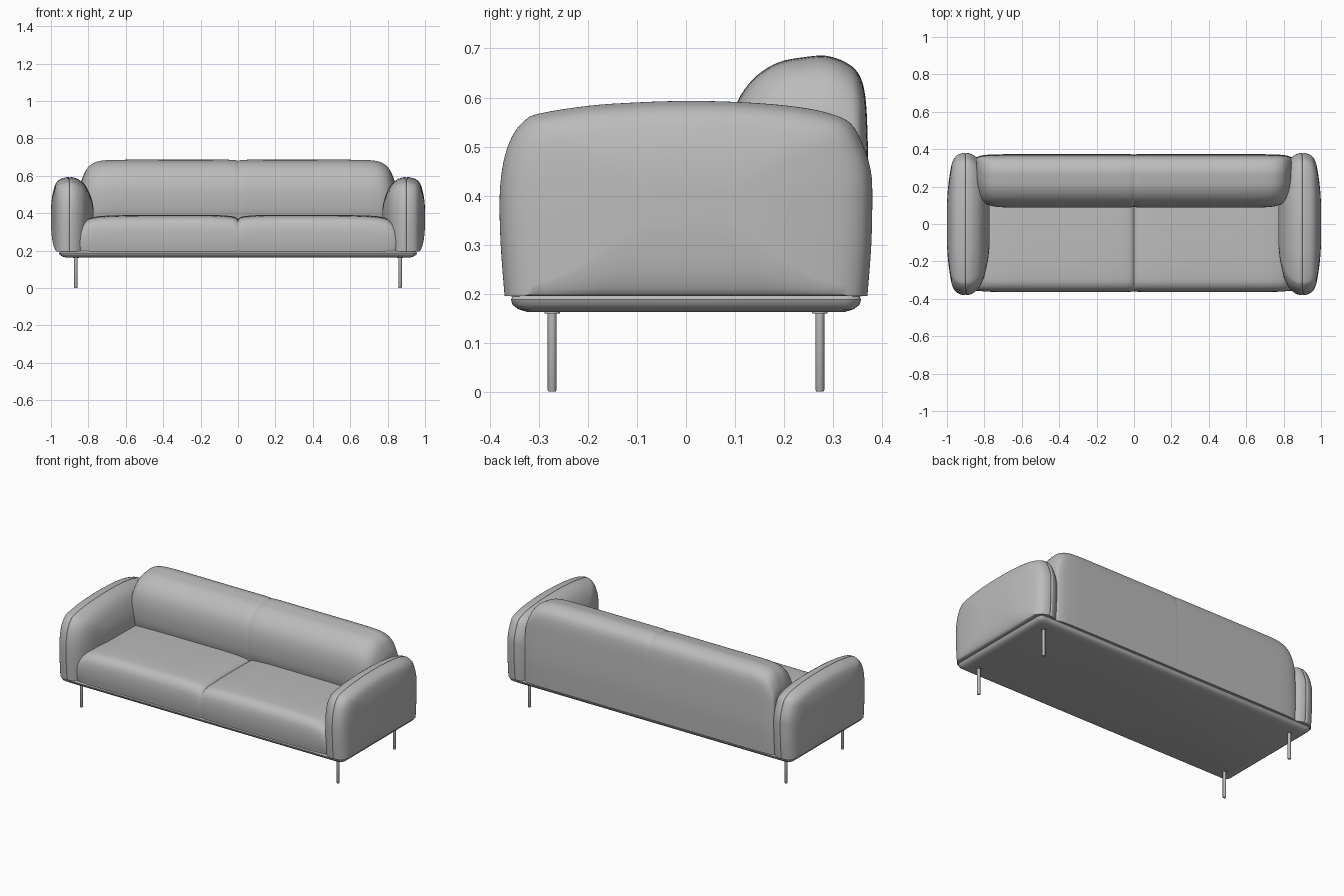
import bpy, bmesh, math
from mathutils import Vector

if "Cube" in bpy.data.objects:
    bpy.data.objects.remove(bpy.data.objects["Cube"])

fabric = bpy.data.materials.new("grey fabric")
fabric.diffuse_color = (0.5, 0.5, 0.5, 1)
fabric.use_nodes = True
fabric.node_tree.nodes["Principled BSDF"].inputs["Base Color"].default_value = fabric.diffuse_color


def smooth_path(pts, closed, steps):
    """Catmull-Rom curve through pts; a repeated point gives a sharp corner."""
    n, out = len(pts), []
    for i in range(n if closed else n - 1):
        if closed:
            a, b, c, d = (pts[(i + k) % n] for k in (-1, 0, 1, 2))
        else:
            a, b, c, d = (pts[min(max(i + k, 0), n - 1)] for k in (-1, 0, 1, 2))
        if (b - c).length < 1e-6:
            out.append(b)
            continue
        for s in range(steps):
            t = s / steps
            out.append(0.5 * (2 * b + (c - a) * t + (2 * a - 5 * b + 4 * c - d) * t * t
                              + (3 * b - a - 3 * c + d) * t ** 3))
    return out if closed else out + [pts[-1]]


def finish(name, bm, mirror="", angle=40):
    bmesh.ops.remove_doubles(bm, verts=bm.verts, dist=1e-5)
    bmesh.ops.recalc_face_normals(bm, faces=bm.faces)
    me = bpy.data.meshes.new(name)
    bm.to_mesh(me)
    bm.free()
    me.materials.append(fabric)
    ob = bpy.data.objects.new(name, me)
    bpy.context.collection.objects.link(ob)
    bpy.ops.object.select_all(action='DESELECT')
    ob.select_set(True)
    bpy.context.view_layer.objects.active = ob
    bpy.ops.object.shade_smooth_by_angle(angle=math.radians(angle))
    if mirror:
        m = ob.modifiers.new("Mirror", 'MIRROR')
        m.use_axis = ['X' in mirror, 'Y' in mirror, False]
    return ob


def loft(bm, rings, cap_start=True):
    rows = [[bm.verts.new(p) for p in r] for r in rings]
    n = len(rows[0])
    for r, q in zip(rows, rows[1:]):
        for i in range(n):
            j = (i + 1) % n
            bm.faces.new((r[i], r[j], q[j], q[i]))
    if cap_start:
        bm.faces.new(rows[0])
    bm.faces.new(rows[-1])


def cushion(name, profile, stations, place, cap_start):
    """Sweep a (y, z) profile along x, reshaped at each station by place()."""
    ring = smooth_path([Vector(p) for p in profile], True, 4)
    rings = [[Vector(place(p, st)) for p in ring] for st in stations]
    columns = [smooth_path(list(col), False, 3) for col in zip(*rings)]
    bm = bmesh.new()
    loft(bm, list(zip(*columns)), cap_start)
    return finish(name, bm, 'X')


# Arms: pillow shape with a seam running round the middle
arm_profile = [(-.37, .195), (-.37, .195), (-.378, .3), (-.38, .4), (-.372, .47), (-.355, .52),
               (-.33, .552), (-.3, .567), (-.2, .583), (-.1, .59), (0, .593), (.1, .591), (.2, .584),
               (.28, .571), (.335, .548), (.362, .5), (.377, .45), (.38, .4), (.378, .3),
               (.37, .195), (.37, .195)]
# x, end inset, top inset, bottom height
arm_stations = [(.772, .27, .17, .36), (.779, .20, .13, .32), (.80, .10, .072, .26),
                (.825, .045, .034, .22), (.85, .018, .014, .197), (.872, .005, .004, .195),
                (.893, 0, 0, .195), (.9, .004, .004, .195), (.907, 0, 0, .195),
                (.93, .005, .004, .195), (.955, .02, .014, .195), (.975, .06, .036, .2),
                (.99, .15, .085, .24), (.997, .22, .13, .29), (1.0, .28, .17, .33)]


def place_arm(p, st):
    x, dy, dz, zb = st
    return (x, p[0] * (.38 - dy) / .38, zb + (p[1] - .195) / .398 * (.593 - dz - zb))


cushion("arms", arm_profile, arm_stations, place_arm, True)

# Seat: two crowned cushions meeting in a centre crease
seat_profile = [(-.355, .195), (-.355, .195), (-.363, .25), (-.363, .31), (-.352, .352),
                (-.325, .377), (-.28, .386), (-.18, .39), (0, .39), (.2, .385),
                (.3, .38), (.3, .38), (.3, .195), (.3, .195)]
seat_stations = [(0, .024), (.015, .012), (.05, .005), (.15, 0), (.4, 0), (.6, .001),
                 (.72, .005), (.79, .016), (.83, .04), (.845, .075), (.847, .11)]


def place_seat(p, st):
    x, d = st
    return (x, p[0] + max(0, -p[0]) * d * .5, .195 + (p[1] - .195) * (.195 - d) / .195)


cushion("seat", seat_profile, seat_stations, place_seat, False)

# Backrest: two tall rolls meeting in a centre crease
back_profile = [(.13, .195), (.13, .195), (.11, .35), (.093, .42), (.088, .5), (.095, .56),
                (.112, .605), (.145, .645), (.19, .672), (.24, .682), (.285, .685), (.325, .672),
                (.352, .648), (.366, .6), (.371, .5), (.373, .35), (.366, .195), (.366, .195)]
back_stations = [(0, .006), (.015, .002), (.05, 0), (.15, 0), (.4, 0), (.6, 0), (.7, .002),
                 (.76, .012), (.8, .038), (.825, .08), (.838, .12), (.842, .16)]


def place_back(p, st):
    x, d = st
    y = .373 - (.373 - p[0]) * (.285 - d * .8) / .285 - d * .12
    return (x, y, .195 + (p[1] - .195) * (.49 - d) / .49)


cushion("backrest", back_profile, back_stations, place_back, False)


# Base: thin platform with rounded underside
def rounded_rect(hx, hy, z, r=.03):
    pts = []
    for q, (sx, sy) in enumerate(((1, 1), (-1, 1), (-1, -1), (1, -1))):
        for k in range(6):
            a = math.pi / 2 * (q + k / 5)
            pts.append((sx * (hx - r) + r * math.cos(a), sy * (hy - r) + r * math.sin(a), z))
    return pts


bm = bmesh.new()
loft(bm, [rounded_rect(*s) for s in ((.92, .325, .163), (.94, .342, .168), (.953, .354, .177),
                                     (.957, .357, .188), (.95, .352, .197))])
finish("base", bm)

# Legs: slim rods with a small mounting disc
bm = bmesh.new()
loft(bm, [[(.867 + r * math.cos(a * math.pi / 8), .273 + r * math.sin(a * math.pi / 8), z)
           for a in range(16)]
          for r, z in ((.007, 0), (.009, .003), (.009, .159), (.016, .159), (.016, .165))])
finish("legs", bm, 'XY')
